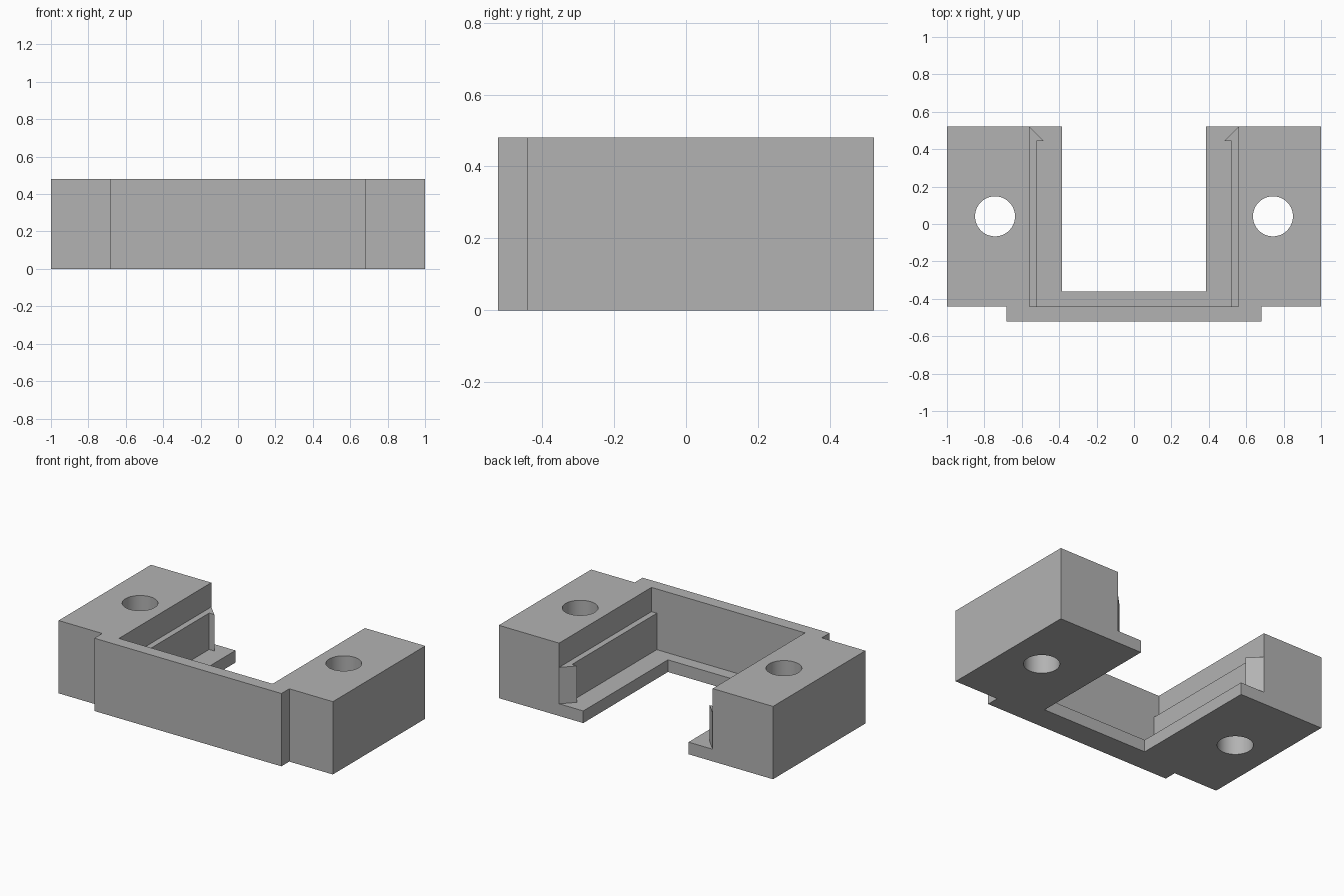
import bpy
import bmesh
import math

default_cube = bpy.data.objects.get("Cube")
if default_cube:
    bpy.data.objects.remove(default_cube, do_unlink=True)

HEIGHT, LIP_TOP, RAIL_TOP = 0.48, 0.08, 0.32
BACK, FRONT, SHOULDER = 0.522, -0.522, -0.44
OVER = 0.7  # cutters run past the body

grey = bpy.data.materials.new("plain grey")
grey.use_nodes = True
colour = (0.45, 0.45, 0.45, 1)
grey.diffuse_color = colour
grey.node_tree.nodes["Principled BSDF"].inputs["Base Color"].default_value = colour


def prism(name, outline, bottom, top):
    """Extrude a plan outline between two heights."""
    bm = bmesh.new()
    face = bm.faces.new([bm.verts.new((x, y, bottom)) for x, y in outline])
    lid = bmesh.ops.extrude_face_region(bm, geom=[face])
    bmesh.ops.translate(bm, vec=(0, 0, top - bottom),
                        verts=[v for v in lid["geom"] if isinstance(v, bmesh.types.BMVert)])
    bmesh.ops.recalc_face_normals(bm, faces=bm.faces)
    mesh = bpy.data.meshes.new(name)
    bm.to_mesh(mesh)
    bm.free()
    mesh.materials.append(grey)
    obj = bpy.data.objects.new(name, mesh)
    bpy.context.collection.objects.link(obj)
    return obj


def mirrored(half):
    """Complete a right-hand outline with its mirror image."""
    return half + [(-x, y) for x, y in reversed(half)]


def circle(cx, cy, radius, count=64):
    return [(cx + radius * math.cos(2 * math.pi * i / count),
             cy + radius * math.sin(2 * math.pi * i / count)) for i in range(count)]


# U-shaped body: mounting ears, front plate and inner lip
bracket = prism("bracket_body", mirrored([
    (0.682, FRONT), (0.682, SHOULDER), (1, SHOULDER), (1, BACK),
    (0.384, BACK), (0.384, -0.36)]), 0, HEIGHT)

# Lower pocket leaves the lip, the side rails and the barbed clips
lower_pocket = prism("lower_pocket_cutter", mirrored([
    (0.521, SHOULDER), (0.521, 0.443), (0.483, 0.443),
    (0.56, BACK), (0.56, OVER)]), LIP_TOP, OVER)

# Upper pocket opens the full slot width above the rails
upper_pocket = prism("upper_pocket_cutter", mirrored([
    (0.56, SHOULDER), (0.56, OVER)]), RAIL_TOP, OVER)

# Screw holes through both ears
holes = [prism("screw_hole_cutter", circle(side * 0.743, 0.041, 0.107), -0.1, OVER)
         for side in (-1, 1)]

bpy.ops.object.select_all(action='DESELECT')
bpy.context.view_layer.objects.active = bracket
bracket.select_set(True)
for cutter in [lower_pocket, upper_pocket] + holes:
    cutter.hide_render = True
    cut = bracket.modifiers.new("cut", 'BOOLEAN')
    cut.operation = 'DIFFERENCE'
    cut.solver = 'EXACT'
    cut.object = cutter
    bpy.ops.object.modifier_apply(modifier=cut.name)
    bpy.data.objects.remove(cutter, do_unlink=True)

bpy.ops.object.shade_smooth_by_angle(angle=math.radians(30))
